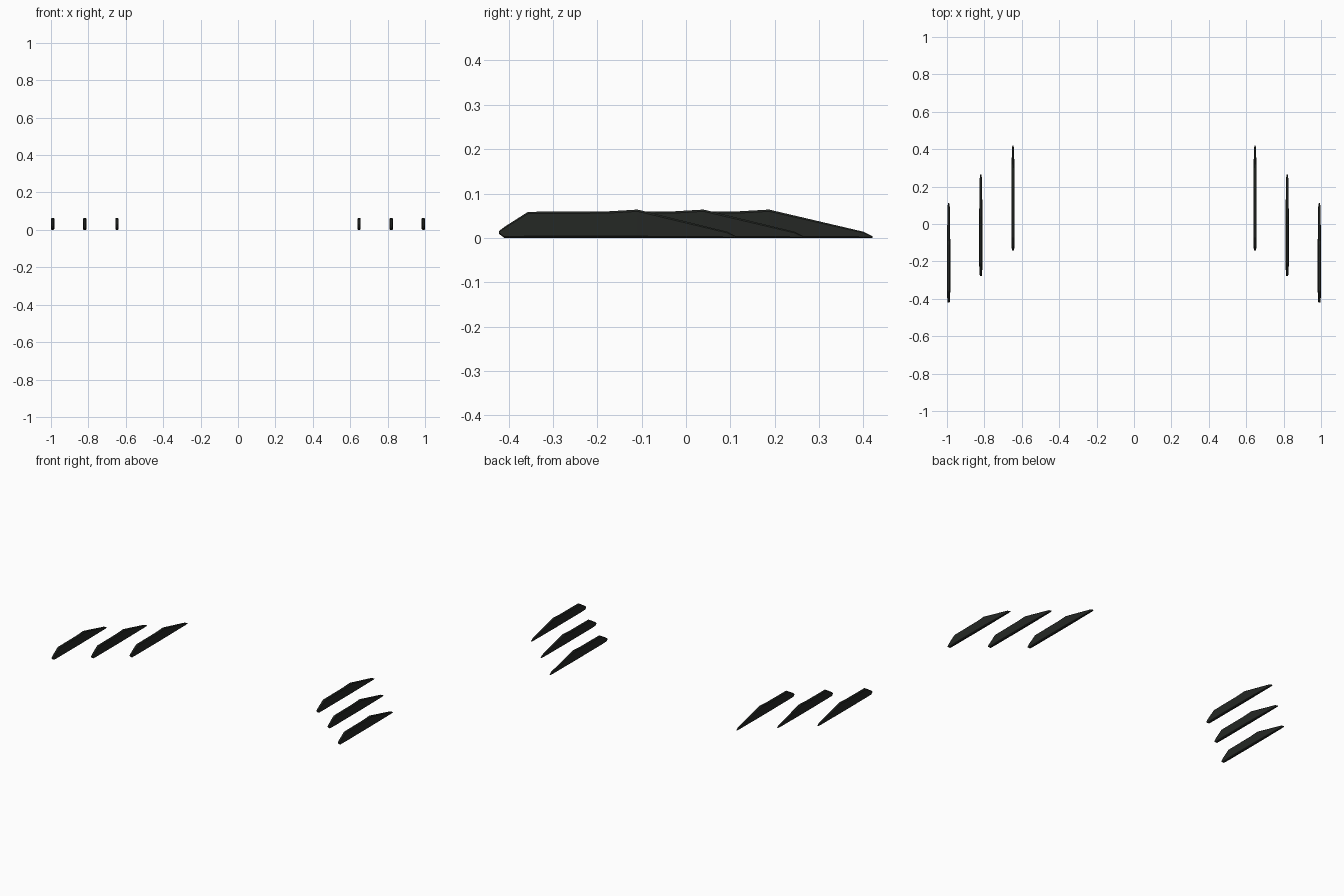
import bpy, bmesh

if "Cube" in bpy.data.objects:
    bpy.data.objects.remove(bpy.data.objects["Cube"])

dark = bpy.data.materials.new("dark_grey")
dark.diffuse_color = (0.018, 0.021, 0.018, 1)
dark.use_nodes = True
dark.node_tree.nodes["Principled BSDF"].inputs["Base Color"].default_value = dark.diffuse_color

# Blade stations: distance along the blade (0-1), bottom z, top z, half width
STATIONS = [
    (0.000, 0.009, 0.016, 0.005),
    (0.022, 0.000, 0.025, 0.007),
    (0.122, 0.000, 0.059, 0.009),
    (0.460, 0.000, 0.060, 0.009),
    (0.585, 0.000, 0.064, 0.009),
    (0.965, 0.000, 0.014, 0.006),
    (1.000, 0.000, 0.004, 0.003),
]


def section(bm, x, y, z0, z1, w):
    """Rectangle with chamfered corners, across the blade."""
    c = min(0.35 * (z1 - z0), 0.45 * w)
    pts = [(-w + c, z0), (w - c, z0), (w, z0 + c), (w, z1 - c),
           (w - c, z1), (-w + c, z1), (-w, z1 - c), (-w, z0 + c)]
    return [bm.verts.new((x + px, y, pz)) for px, pz in pts]


def blade(name, x, front, back):
    bm = bmesh.new()
    rings = [section(bm, x, front + t * (back - front), z0, z1, w)
             for t, z0, z1, w in STATIONS]
    for a, b in zip(rings, rings[1:]):
        for i in range(8):
            j = (i + 1) % 8
            bm.faces.new((a[i], a[j], b[j], b[i]))
    bm.faces.new(rings[0])
    bm.faces.new(rings[-1])
    bmesh.ops.recalc_face_normals(bm, faces=bm.faces)
    mesh = bpy.data.meshes.new(name)
    bm.to_mesh(mesh)
    bm.free()
    mesh.materials.append(dark)
    bpy.context.collection.objects.link(bpy.data.objects.new(name, mesh))


# Three staggered fins on each side
for side, s in (("left", -1), ("right", 1)):
    blade(f"outer_fin_{side}", s * 0.991, -0.421, 0.112)
    blade(f"middle_fin_{side}", s * 0.819, -0.277, 0.264)
    blade(f"inner_fin_{side}", s * 0.647, -0.141, 0.420)
